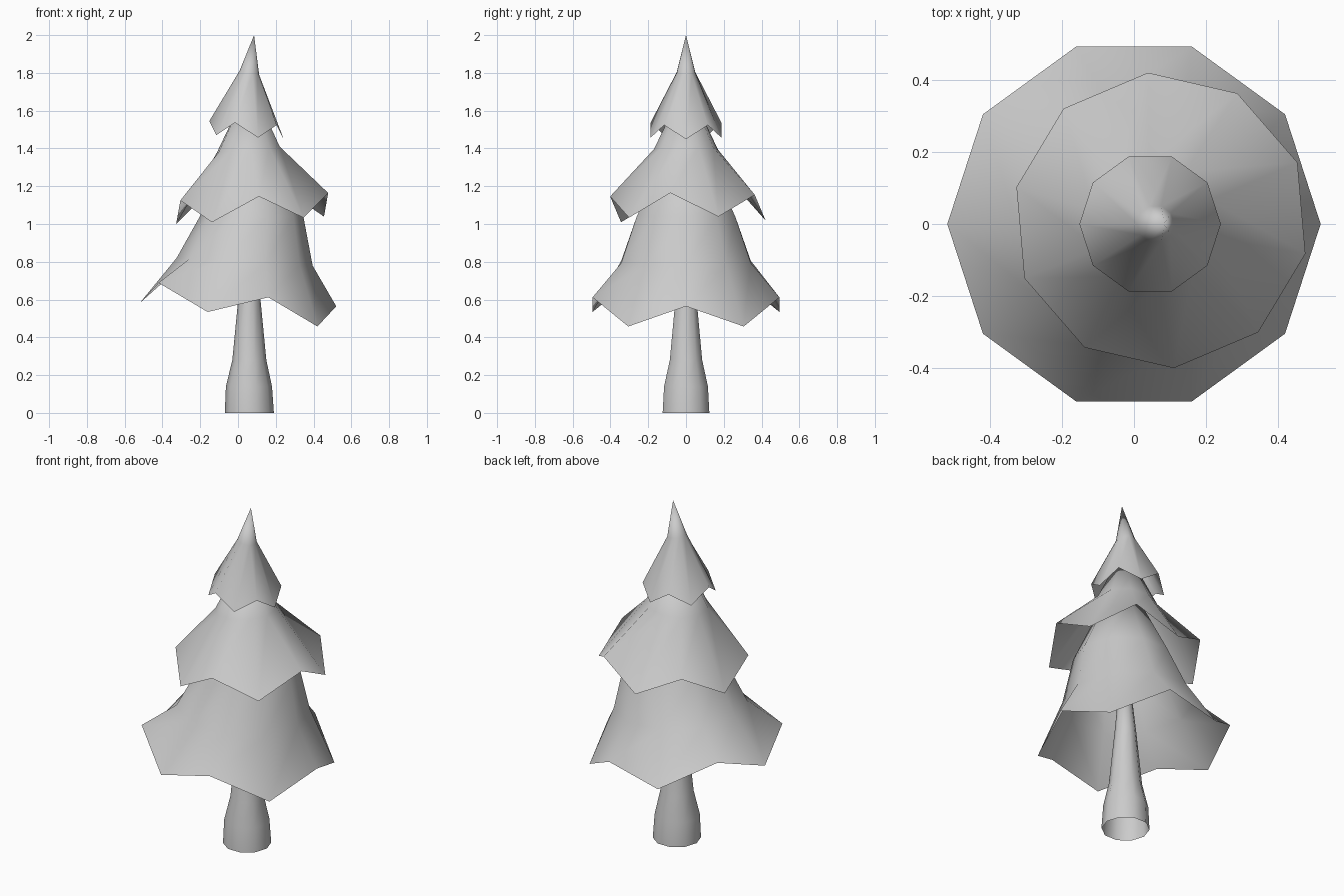
import bpy, bmesh
from math import cos, sin, radians, tau

SIDES = 10

cube = bpy.data.objects.get("Cube")
if cube:
    bpy.data.objects.remove(cube, do_unlink=True)

grey = bpy.data.materials.new("plain_grey")
grey.use_nodes = True
grey.diffuse_color = (0.6, 0.6, 0.6, 1)
grey.node_tree.nodes["Principled BSDF"].inputs["Base Color"].default_value = (0.6, 0.6, 0.6, 1)


def ring(bm, x, z, r, tilt=0, wave=0, turn=0, y=0):
    """Ring of points; tilt slopes it along x, wave zigzags its height."""
    verts = []
    for k in range(SIDES):
        a = radians(turn) + tau * k / SIDES
        dx = r * cos(a)
        height = z + tilt * dx + (wave if k % 2 == 0 else -wave)
        verts.append(bm.verts.new((x + dx, y + r * sin(a), height)))
    return verts


def build(name, rings, apex):
    """Open skin through the rings, closed at a point."""
    bm = bmesh.new()
    loops = [ring(bm, **r) for r in rings]
    for low, high in zip(loops, loops[1:]):
        for i in range(SIDES):
            j = (i + 1) % SIDES
            bm.faces.new((low[i], low[j], high[j], high[i]))
    tip = bm.verts.new(apex)
    for i in range(SIDES):
        bm.faces.new((loops[-1][i], loops[-1][(i + 1) % SIDES], tip))
    for f in bm.faces:
        f.smooth = True
    mesh = bpy.data.meshes.new(name)
    bm.to_mesh(mesh)
    bm.free()
    mesh.materials.append(grey)
    obj = bpy.data.objects.new(name, mesh)
    bpy.context.collection.objects.link(obj)


# Flared trunk, open underneath
build("trunk", [
    dict(x=0.06, z=0, r=0.13),
    dict(x=0.058, z=0.14, r=0.122),
    dict(x=0.06, z=0.28, r=0.09),
    dict(x=0.06, z=0.6, r=0.059),
], (0.07, 0, 1.2))

# Three leaning skirts of foliage with zigzag hems
build("lower_foliage", [
    dict(x=0, z=0.573, r=0.52, tilt=-0.132, wave=0.06),
    dict(x=0.035, z=0.8, r=0.36, tilt=-0.056),
    dict(x=0.072, z=1.04, r=0.274),
], (0.09, 0, 1.6))

build("middle_foliage", [
    dict(x=0.075, y=0.01, z=1.082, r=0.413, tilt=0.05, wave=-0.062, turn=23),
    dict(x=0.055, z=1.395, r=0.17, tilt=0.09, turn=23),
], (0.065, 0, 1.75))

build("top_foliage", [
    dict(x=0.045, z=1.497, r=0.197, tilt=-0.06, wave=-0.036),
    dict(x=0.06, z=1.8, r=0.052, tilt=-0.2),
], (0.085, 0, 2.0))
